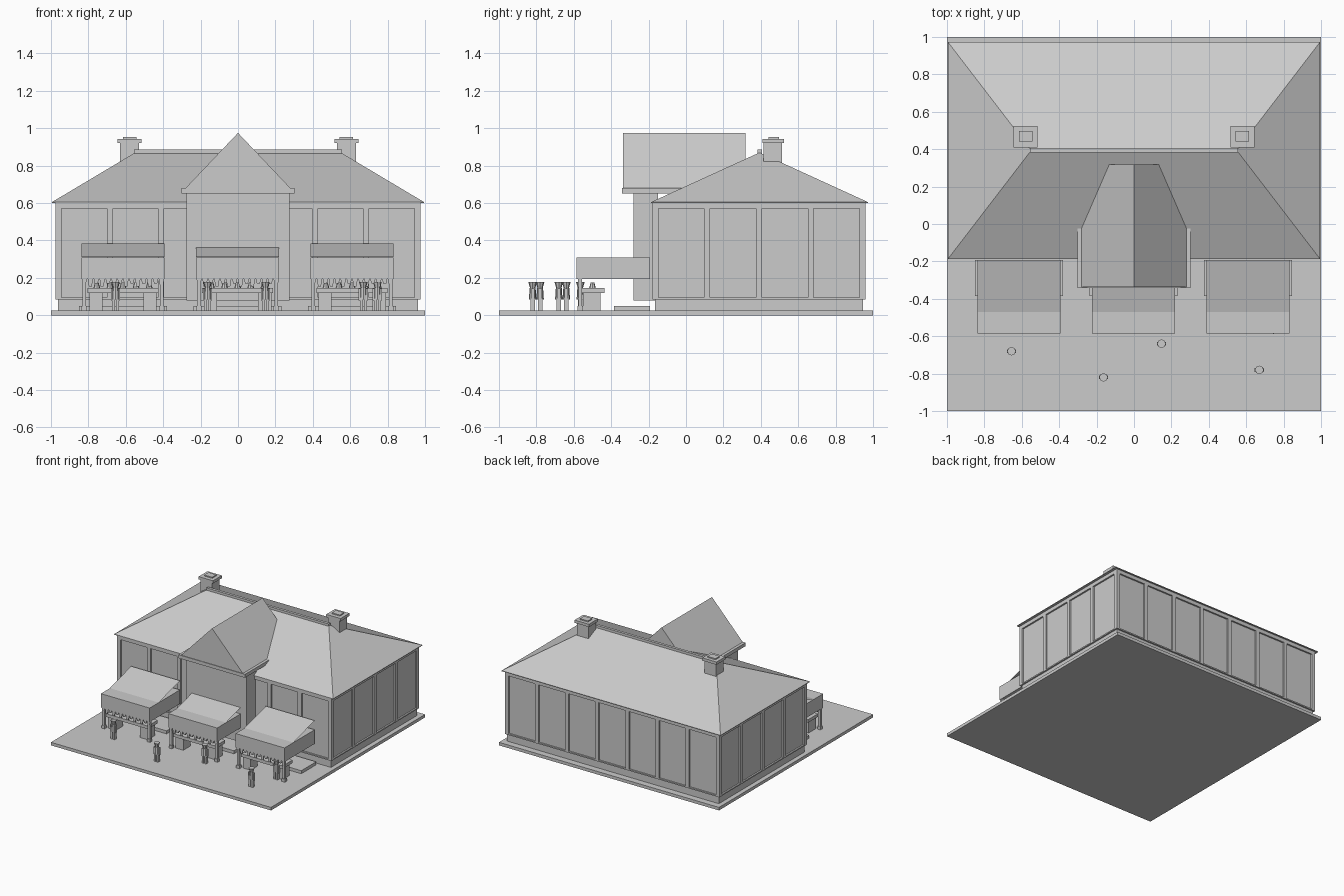
import bpy, bmesh, math
from mathutils import Matrix, Vector

if "Cube" in bpy.data.objects:
    bpy.data.objects.remove(bpy.data.objects["Cube"])

GREY = (0.6, 0.6, 0.6, 1)
mat = bpy.data.materials.new("plain grey")
mat.use_nodes = True
mat.diffuse_color = GREY
mat.node_tree.nodes["Principled BSDF"].inputs["Base Color"].default_value = GREY


def box(bm, x0, x1, y0, y1, z0, z1):
    m = Matrix.Translation(((x0 + x1) / 2, (y0 + y1) / 2, (z0 + z1) / 2))
    bmesh.ops.create_cube(bm, size=1, matrix=m @ Matrix.Diagonal((x1 - x0, y1 - y0, z1 - z0, 1)))


def cone(bm, x, y, z0, z1, r0, r1, sides=8):
    bmesh.ops.create_cone(bm, cap_ends=True, segments=sides, radius1=r0, radius2=r1, depth=z1 - z0,
                          matrix=Matrix.Translation((x, y, (z0 + z1) / 2)))


def hull(bm, points):
    verts = [bm.verts.new(p) for p in points]
    bmesh.ops.convex_hull(bm, input=verts)


def finish(bm, name):
    bmesh.ops.recalc_face_normals(bm, faces=bm.faces)
    mesh = bpy.data.meshes.new(name)
    bm.to_mesh(mesh)
    bm.free()
    mesh.materials.append(mat)
    obj = bpy.data.objects.new(name, mesh)
    bpy.context.collection.objects.link(obj)
    return obj


def boxes(name, *dims):
    bm = bmesh.new()
    for d in dims:
        box(bm, *d)
    return finish(bm, name)


# Ground slab and core of the hall
GROUND, SILL, EAVE = 0.025, 0.085, 0.605
boxes("ground_slab", (-1, 1, -1, 1, 0, GROUND))
X, Y0, Y1, D = 0.975, -0.18, 0.96, 0.013
boxes("hall_walls", (-X + D, X - D, Y0 + D, Y1 - D, GROUND, EAVE))

# Raised frame round the recessed wall panels
bm = bmesh.new()
for z0, z1 in ((SILL, SILL + 0.01), (0.57, EAVE)):
    box(bm, -X, X, Y0, Y0 + D, z0, z1)
    box(bm, -X, X, Y1 - D, Y1, z0, z1)
    for s in (-1, 1):
        xs = sorted((s * X, s * (X - D)))
        box(bm, *xs, Y0 + D, Y1 - D, z0, z1)
HALF = 0.016
for i in range(8):
    c = -X + HALF + i * (2 * X - 2 * HALF) / 7
    for y in (Y0, Y1 - D):
        box(bm, c - HALF, c + HALF, y, y + D, SILL, EAVE)
for i in range(5):
    c = Y0 + HALF + i * (Y1 - Y0 - 2 * HALF) / 4
    for x in (-X, X - D):
        box(bm, x, x + D, c - HALF, c + HALF, SILL, EAVE)
finish(bm, "wall_frame")

# Hipped roof with ridge cap
RIDGE_Y, RIDGE_Z = 0.393, 0.87
bm = bmesh.new()
hull(bm, [(s * 0.995, y, z) for s in (-1, 1) for y in (-0.187, 0.973) for z in (0.6, EAVE)]
     + [(s * 0.55, RIDGE_Y, RIDGE_Z) for s in (-1, 1)])
finish(bm, "hip_roof")
boxes("ridge_cap", (-0.555, 0.555, 0.383, 0.405, 0.855, 0.885))

# Chimneys
for side, s in (("right", -1), ("left", 1)):
    c = s * 0.58
    boxes(side + "_chimney",
          (c - 0.052, c + 0.052, 0.415, 0.512, 0.75, 0.92),
          (c - 0.065, c + 0.065, 0.41, 0.525, 0.92, 0.943),
          (c - 0.036, c + 0.036, 0.442, 0.497, 0.943, 0.952))

# Projecting entrance bay with its gable
boxes("entrance_bay", (-0.275, 0.275, -0.28, -0.15, 0.078, 0.66))
boxes("gable_eave", (-0.303, 0.303, -0.342, -0.015, 0.652, 0.68))
bm = bmesh.new()
hull(bm, [p for y in (-0.337, 0.318) for p in
          ((-0.285, y, 0.675), (0.285, y, 0.675), (0, y, 0.975))])
finish(bm, "gable_roof")


# Market stalls
def stall(name, cx):
    w, y0, y1 = 0.222, -0.585, -0.192
    boxes(name + "_step", (cx - 0.235, cx + 0.235, -0.385, y1, GROUND, 0.05))
    boxes(name + "_canopy", (cx - w, cx + w, y0, y1, 0.195, 0.31))
    # thin canvas rising towards the wall
    bm = bmesh.new()
    quad = [bm.verts.new((cx + sx * w, y, z))
            for sx, y, z in ((-1, -0.47, 0.311), (1, -0.47, 0.311), (1, y1, 0.385), (-1, y1, 0.385))]
    bm.faces.new(quad)
    obj = finish(bm, name + "_canvas")
    for poly in obj.data.polygons:
        if poly.normal.z < 0:
            poly.flip()
    # pointed fringe under the front edge
    bm = bmesh.new()
    n = 14
    step = 2 * w / n
    for i in range(n):
        x = cx - w + i * step
        drop = 0.155 if i % 2 else 0.17
        hull(bm, [(x + dx * step, y, z) for y in (-0.578, -0.57)
                  for dx, z in ((0.05, 0.197), (0.95, 0.197), (0.75, drop), (0.25, drop))])
    finish(bm, name + "_fringe")
    # posts, counter and goods
    bm = bmesh.new()
    for s in (-1, 1):
        px = cx + s * 0.207
        box(bm, px - 0.01, px + 0.01, -0.575, -0.555, GROUND, 0.2)
        box(bm, px - 0.014, px + 0.014, -0.579, -0.551, GROUND, 0.05)
    finish(bm, name + "_posts")
    bm = bmesh.new()
    box(bm, cx - 0.19, cx + 0.19, -0.563, -0.435, 0.12, 0.145)
    for s in (-1, 1):
        lx = cx + s * 0.145
        box(bm, lx - 0.035, lx + 0.035, -0.55, -0.458, GROUND, 0.12)
    finish(bm, name + "_counter")
    bm = bmesh.new()
    for i in range(-2, 3):
        cone(bm, cx + i * 0.07, -0.5, 0.145, 0.175, 0.018, 0.01)
    finish(bm, name + "_goods")


for name, cx in (("right_stall", -0.615), ("middle_stall", -0.002), ("left_stall", 0.61)):
    stall(name, cx)


# Small standing figures
def figure(name, x, y):
    bm = bmesh.new()
    for s in (-1, 1):
        box(bm, x + s * 0.011 - 0.008, x + s * 0.011 + 0.008, y - 0.012, y + 0.012, GROUND, 0.09)
        box(bm, x + s * 0.02 - 0.005, x + s * 0.02 + 0.005, y - 0.01, y + 0.01, 0.08, 0.142)
    cone(bm, x, y, 0.085, 0.145, 0.02, 0.016)
    cone(bm, x, y, 0.145, 0.178, 0.014, 0.023)
    finish(bm, name)


for i, (x, y) in enumerate([(-0.655, -0.68), (-0.163, -0.82), (0.147, -0.64),
                            (0.67, -0.78), (0.745, -0.565)]):
    figure("visitor_%d" % (i + 1), x, y)
